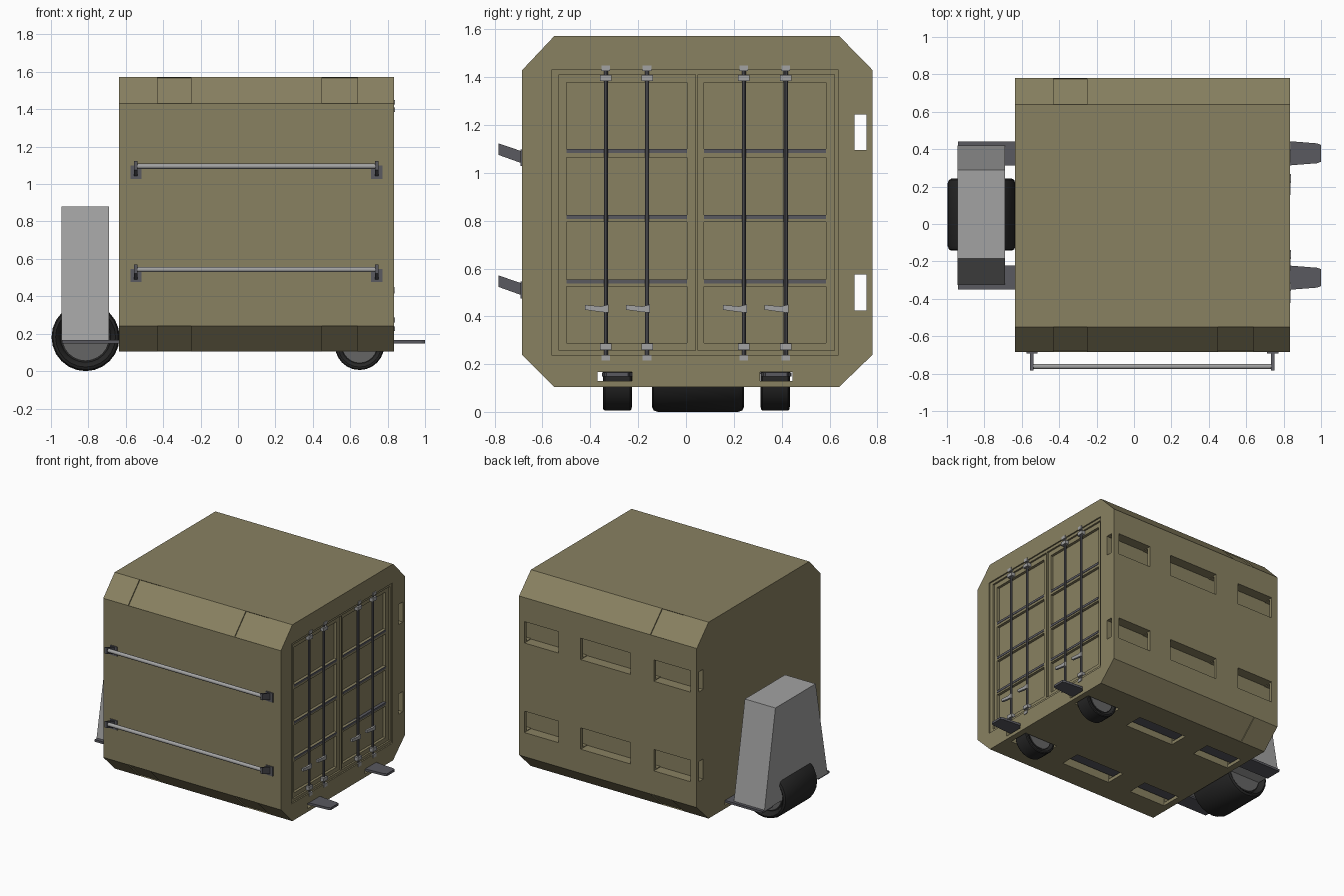
import bpy, bmesh, math
from mathutils import Vector

if "Cube" in bpy.data.objects:
    bpy.data.objects.remove(bpy.data.objects["Cube"])


def material(name, rgb):
    m = bpy.data.materials.new(name)
    m.diffuse_color = (*rgb, 1)
    m.use_nodes = True
    m.node_tree.nodes["Principled BSDF"].inputs["Base Color"].default_value = m.diffuse_color
    return m


OLIVE = material("olive_paint", (0.25, 0.22, 0.12))
STEEL = material("steel", (0.36, 0.36, 0.36))
DARK = material("dark_steel", (0.10, 0.10, 0.115))
RUBBER = material("rubber", (0.02, 0.02, 0.02))
HUB = material("hub_metal", (0.13, 0.13, 0.13))


def finish(name, bm, mat, smooth=False):
    bmesh.ops.recalc_face_normals(bm, faces=bm.faces)
    me = bpy.data.meshes.new(name)
    bm.to_mesh(me)
    bm.free()
    ob = bpy.data.objects.new(name, me)
    bpy.context.collection.objects.link(ob)
    if mat:
        me.materials.append(mat)
    if smooth:
        bpy.ops.object.select_all(action='DESELECT')
        ob.select_set(True)
        bpy.context.view_layer.objects.active = ob
        bpy.ops.object.shade_smooth_by_angle(angle=math.radians(35))
    return ob


def prism(name, pts, lo, hi, axis, mat):
    """Extrude a 2D outline along an axis: x uses (y,z), y uses (x,z), z uses (x,y)."""
    put = {'x': lambda a, b, c: (c, a, b), 'y': lambda a, b, c: (a, c, b),
           'z': lambda a, b, c: (a, b, c)}[axis]
    bm = bmesh.new()
    low = [bm.verts.new(put(a, b, lo)) for a, b in pts]
    top = [bm.verts.new(put(a, b, hi)) for a, b in pts]
    bm.faces.new(low)
    bm.faces.new(top)
    n = len(pts)
    for i in range(n):
        j = (i + 1) % n
        bm.faces.new((low[i], low[j], top[j], top[i]))
    return finish(name, bm, mat)


def box(name, x0, x1, y0, y1, z0, z1, mat=None):
    return prism(name, [(x0, y0), (x1, y0), (x1, y1), (x0, y1)], z0, z1, 'z', mat)


def lathe(name, profile, centre, axis, mat, segments=20):
    """Revolve (offset, radius) points about an axis through centre."""
    axis = Vector(axis)
    q = Vector((0, 0, 1)).rotation_difference(axis)
    bm = bmesh.new()
    rings = []
    for off, r in profile:
        rings.append([bm.verts.new(Vector(centre) + q @ Vector((
            r * math.cos(math.tau * i / segments), r * math.sin(math.tau * i / segments), off)))
            for i in range(segments)])
    for a, b in zip(rings, rings[1:]):
        for i in range(segments):
            j = (i + 1) % segments
            bm.faces.new((a[i], a[j], b[j], b[i]))
    bm.faces.new(rings[0])
    bm.faces.new(rings[-1])
    return finish(name, bm, mat, True)


def cut(target, cutter):
    cutter.hide_render = True
    mod = target.modifiers.new("cut", 'BOOLEAN')
    mod.operation = 'DIFFERENCE'
    mod.solver = 'EXACT'
    mod.object = cutter
    bpy.context.view_layer.objects.active = target
    bpy.ops.object.modifier_apply(modifier=mod.name)
    bpy.data.objects.remove(cutter)


# Container shell: octagonal section run along x
X0, X1 = -0.635, 0.835
outline = [(-0.685, 0.24), (-0.55, 0.105), (0.64, 0.105), (0.78, 0.24),
           (0.78, 1.43), (0.64, 1.573), (-0.55, 1.573), (-0.685, 1.43)]
body = prism("container_body", outline, X0, X1, 'x', OLIVE)

# Shallow notches across the four chamfers
for k in (0, 2, 4, 6):
    a, b = Vector(outline[k]), Vector(outline[k + 1])
    d = (b - a).normalized()
    n = Vector((d.y, -d.x))
    if n.dot(a - Vector((0.047, 0.84))) < 0:
        n = -n
    for x0, x1 in ((-0.43, -0.25), (0.45, 0.64)):
        cut(body, prism("notch", [a + n * .05, b + n * .05, b - n * .008, a - n * .008], x0, x1, 'x', None))

# Fork pockets, open between bridges, on the base and the back
OPEN = ((-0.585, -0.28), (-0.085, 0.325), (0.51, 0.79))
for y0, y1 in ((-0.37, -0.225), (0.31, 0.445)):
    cut(body, box("pocket", -1, 1.2, y0, y1, 0.13, 0.167))
    for x0, x1 in OPEN:
        cut(body, box("opening", x0, x1, y0 - .005, y1 + .005, 0, 0.168))
for z0, z1 in ((0.425, 0.575), (1.095, 1.245)):
    cut(body, box("pocket", -1, 1.2, 0.704, 0.755, z0, z1))
    for x0, x1 in OPEN:
        cut(body, box("opening", x0, x1, 0.703, 0.9, z0 - .005, z1 + .005))

# Door surround, two doors and their recessed panels
cut(body, box("surround", 0.825, 1, -0.56, 0.635, 0.237, 1.433))
for y0, y1 in ((-0.53, 0.04), (0.05, 0.62)):
    cut(body, box("door", 0.812, 1, y0, y1, 0.258, 1.412))
for y0, y1 in ((-0.5, 0.005), (0.075, 0.585)):
    for z0, z1 in ((0.29, 0.525), (0.555, 0.795), (0.825, 1.065), (1.1, 1.378)):
        cut(body, box("panel", 0.792, 1, y0, y1, z0, z1))
    for z in (0.555, 0.825, 1.1):
        box("door_rib", 0.792, 0.815, y0, y1, z - .017, z, DARK)

# Door lock rods with guides and handles
for y in (-0.335, -0.163, 0.242, 0.417):
    lathe("lock_rod", [(0.22, .009), (1.45, .009)], (0.823, y, 0), (0, 0, 1), DARK, 10)
    for z, w, h in ((1.438, .018, .012), (1.397, .024, .013), (0.273, .024, .013), (0.227, .018, .012)):
        box("rod_guide", 0.81, 0.84, y - w, y + w, z - h, z + h, STEEL)
    prism("lock_handle", [(y + .012, 0.415), (y + .012, 0.45), (y - .02, 0.442), (y - .088, 0.448),
                          (y - .088, 0.428), (y - .03, 0.42)], 0.822, 0.838, 'x', STEEL)

# Side grab rails with brackets
for z in (1.095, 0.543):
    lathe("grab_rail", [(-0.55, .014), (0.745, .014)], (0, -0.762, z), (1, 0, 0), STEEL, 12)
    for x in (-0.546, 0.742):
        box("rail_plate", x - .03, x + .03, -0.692, -0.68, z - .067, z + .003, DARK)
        prism("rail_arm", [(-0.685, z - .055), (-0.685, z - .005), (-0.783, z + .028), (-0.783, z - .02)],
              x - .009, x + .009, 'x', DARK)

# Pallet truck: forks with tapered tips
for y in (-0.287, 0.378):
    prism("fork", [(-0.94, y - .064), (0.84, y - .064), (0.98, y - .053), (1, y - .045),
                   (1, y + .045), (0.98, y + .053), (0.84, y + .064), (-0.94, y + .064)],
          0.148, 0.165, 'z', DARK)

# Drive housing
prism("drive_housing", [(-0.325, 0.16), (0.42, 0.16), (0.29, 0.88), (-0.185, 0.88)],
      -0.943, -0.69, 'x', STEEL)


# Wheels: rounded tyre with recessed sides and a hub
def wheel(name, x, y, z, r, half):
    s = [(-.8, .0), (-.8, .74), (-.93, .8), (-1, .88), (-.96, .96), (-.86, 1)]
    prof = [(o * half, max(k * r, .002)) for o, k in s]
    prof += [(-o, k) for o, k in reversed(prof)]
    lathe(name + "_tyre", prof, (x, y, z), (0, 1, 0), RUBBER, 24)
    h = half * .86
    lathe(name + "_hub", [(-h, r * .7), (h, r * .7)], (x, y, z), (0, 1, 0), HUB, 24)


wheel("drive_wheel", -0.815, 0.05, 0.182, 0.182, 0.193)
for y in (-0.287, 0.373):
    wheel("load_wheel", 0.65, y, 0.138, 0.132, 0.061)
